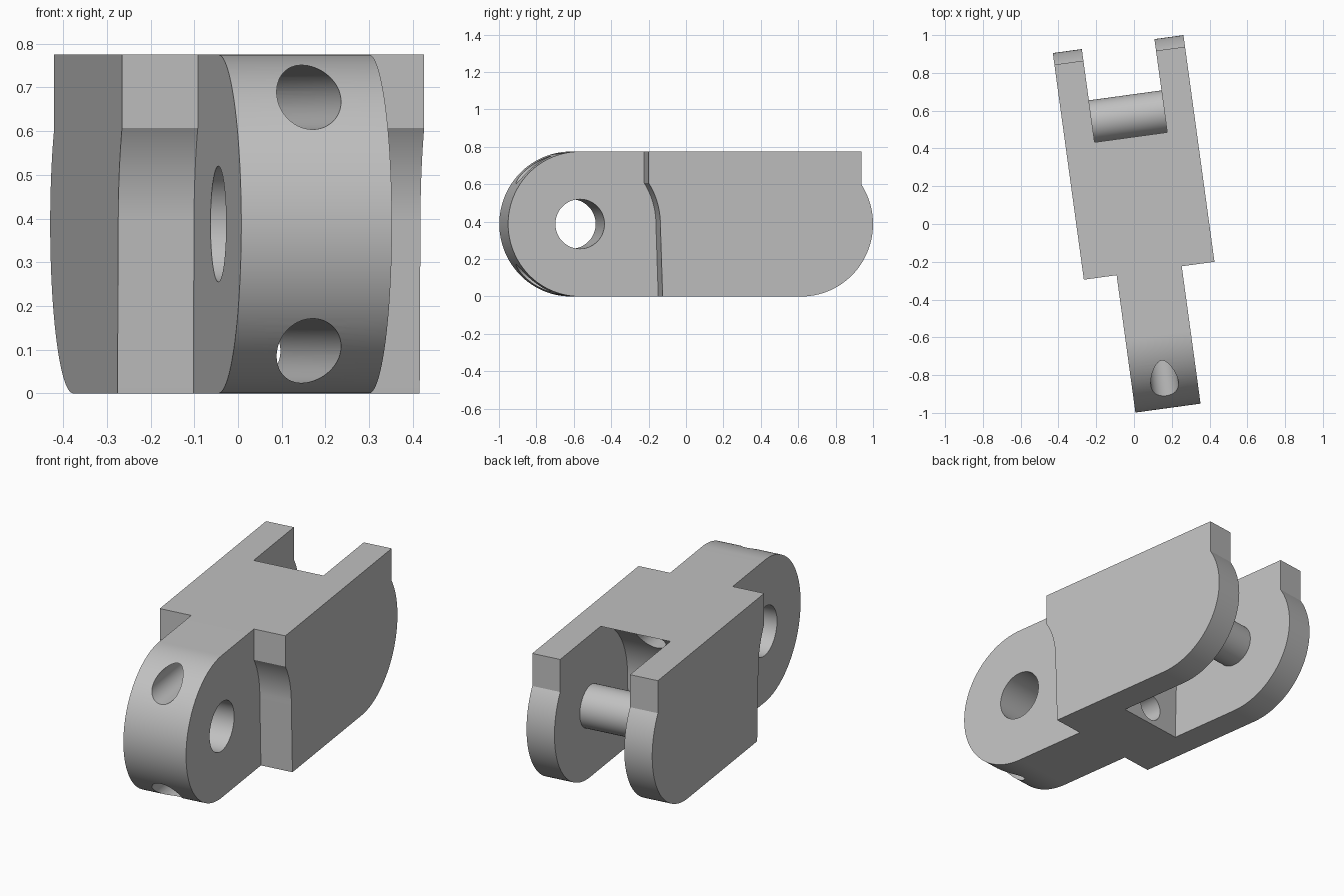
import bpy, bmesh
from math import radians, sin, cos, sqrt, asin, pi, degrees
from mathutils import Matrix

cube = bpy.data.objects.get("Cube")
if cube:
    bpy.data.objects.remove(cube, do_unlink=True)

# Main sizes, with the link lying along y before it is turned
TURN = radians(7.8)
MID_X = 0.046
HEIGHT = 0.775
R = HEIGHT / 2
FRONT_Y, REAR_Y = -0.6025, 0.5675      # hinge axes
TONGUE, BODY, SLOT = 0.174, 0.349, 0.194   # half widths
ARM_END, SHOULDER = 0.893, -0.256

steel = bpy.data.materials.new("plain grey")
steel.use_nodes = True
grey = (0.53, 0.53, 0.53, 1)
steel.diffuse_color = grey
steel.node_tree.nodes["Principled BSDF"].inputs["Base Color"].default_value = grey


def arc(cy, r, start, end, steps=40):
    """Points on a circle round a hinge axis, angles in degrees."""
    angles = [radians(start + (end - start) * i / steps) for i in range(steps + 1)]
    return [(cy + r * cos(a), R + r * sin(a)) for a in angles]


def finish(bm, name):
    bmesh.ops.recalc_face_normals(bm, faces=bm.faces)
    mesh = bpy.data.meshes.new(name)
    bm.to_mesh(mesh)
    bm.free()
    mesh.materials.append(steel)
    obj = bpy.data.objects.new(name, mesh)
    bpy.context.collection.objects.link(obj)
    return obj


def extrude_profile(name, points, x0, x1):
    """Side profile of (y, z) points swept across the width."""
    bm = bmesh.new()
    face = bm.faces.new([bm.verts.new((MID_X + x0, y, z)) for y, z in points])
    swept = bmesh.ops.extrude_face_region(bm, geom=[face])
    verts = [v for v in swept["geom"] if isinstance(v, bmesh.types.BMVert)]
    bmesh.ops.translate(bm, verts=verts, vec=(x1 - x0, 0, 0))
    return finish(bm, name)


def cylinder(name, axis, radius, length, y, z):
    bm = bmesh.new()
    turn = Matrix.Rotation(pi / 2, 4, "Y" if axis == "x" else "X")
    bmesh.ops.create_cone(bm, cap_ends=True, segments=64, radius1=radius,
                          radius2=radius, depth=length,
                          matrix=Matrix.Translation((MID_X, y, z)) @ turn)
    return finish(bm, name)


def cut(target, cutter):
    mod = target.modifiers.new("cut", "BOOLEAN")
    mod.operation = "DIFFERENCE"
    mod.solver = "EXACT"
    mod.object = cutter
    cutter.hide_render = True
    with bpy.context.temp_override(object=target, active_object=target):
        bpy.ops.object.modifier_apply(modifier=mod.name)
    bpy.data.objects.remove(cutter, do_unlink=True)


# Link body: round nose, round lower rear, square upper rear
rear_angle = degrees(asin(sqrt(R**2 - (ARM_END - REAR_Y)**2) / R))
outline = arc(FRONT_Y, R, 270, 90, 64) + [(ARM_END, HEIGHT)]
outline += arc(REAR_Y, R, rear_angle, -90, 56)
body = extrude_profile("link_body", outline, -BODY, BODY)

# Shoulders beside the tongue, hollowed to clear the next link's arms
clear = 0.41
top_angle = degrees(asin(sqrt(clear**2 - (SHOULDER - FRONT_Y)**2) / clear))
shoulder = [(-1.2, -0.2), (-0.175, -0.2), (-0.18, 0)]
shoulder += arc(FRONT_Y, clear, 0, top_angle, 24) + [(SHOULDER, 1), (-1.2, 1)]
for side in (-1, 1):
    a, b = sorted((side * TONGUE, side * 0.6))
    cut(body, extrude_profile("shoulder_cutter", shoulder, a, b))

# Slot between the arms, hollowed to clear the next link's nose
clear = 0.403
end_angle = 180 - degrees(asin((R + 0.002) / clear))
slot = [(1.2, -0.2), (0.15, -0.2), (0.155, 0)]
slot += arc(REAR_Y, clear, 180, end_angle, 40)
slot += [(slot[-1][0], 1), (1.2, 1)]
cut(body, extrude_profile("slot_cutter", slot, -SLOT, SLOT))

# Pin hole through the tongue and two long holes through to the slot
cut(body, cylinder("pin_hole_cutter", "x", 0.1325, 1, FRONT_Y, R))
for offset in (-0.29, 0.29):
    cut(body, cylinder("cord_hole_cutter", "y", 0.0735, 1.7, -0.4, R + offset))

# Hinge pin joining the arms
pin = cylinder("hinge_pin", "x", 0.1135, 2 * SLOT + 0.02, REAR_Y, R)

for obj in (body, pin):
    obj.rotation_euler.z = TURN
    bpy.ops.object.select_all(action="DESELECT")
    obj.select_set(True)
    bpy.context.view_layer.objects.active = obj
    bpy.ops.object.shade_smooth_by_angle(angle=radians(20))
